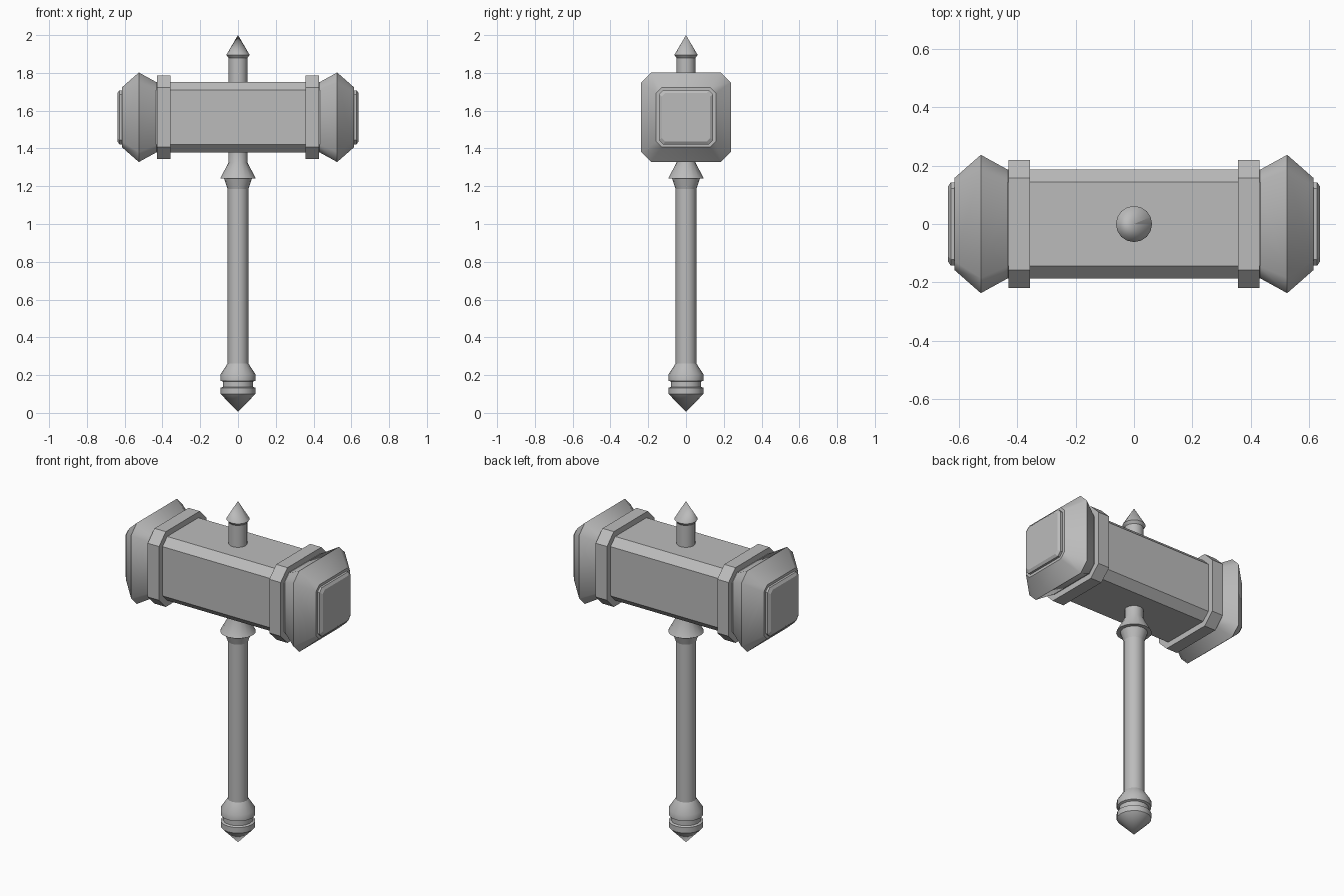
import bpy, bmesh
from math import radians, pi, cos, sin

cube = bpy.data.objects.get("Cube")
if cube:
    bpy.data.objects.remove(cube, do_unlink=True)

HEAD_Z = 1.565

steel = bpy.data.materials.new("grey_steel")
steel.use_nodes = True
grey = (0.5, 0.5, 0.5, 1)
steel.diffuse_color = grey
steel.node_tree.nodes["Principled BSDF"].inputs["Base Color"].default_value = grey


def skin(name, rings, smooth):
    """Join equal-sized rings of points into a closed solid."""
    bm = bmesh.new()
    loops = [[bm.verts.new(p) for p in ring] for ring in rings]
    n = len(loops[0])
    for a, b in zip(loops, loops[1:]):
        for i in range(n):
            j = (i + 1) % n
            bm.faces.new((a[i], a[j], b[j], b[i]))
    bm.faces.new(loops[0][::-1])
    bm.faces.new(loops[-1])
    bmesh.ops.remove_doubles(bm, verts=bm.verts, dist=0.0002)
    bmesh.ops.recalc_face_normals(bm, faces=bm.faces)
    mesh = bpy.data.meshes.new(name)
    bm.to_mesh(mesh)
    bm.free()
    mesh.materials.append(steel)
    obj = bpy.data.objects.new(name, mesh)
    bpy.context.collection.objects.link(obj)
    if smooth:
        bpy.ops.object.select_all(action="DESELECT")
        obj.select_set(True)
        bpy.context.view_layer.objects.active = obj
        bpy.ops.object.shade_smooth_by_angle(angle=radians(smooth))
    return obj


def block(name, sections, side=1, smooth=0):
    """Chamfered square sections along x: (x, half width, chamfer)."""
    rings = []
    for x, h, c in sections:
        k = h - c
        outline = [(h, k), (k, h), (-k, h), (-h, k),
                   (-h, -k), (-k, -h), (k, -h), (h, -k)]
        rings.append([(side * x, y, HEAD_Z + z) for y, z in outline])
    return skin(name, rings, smooth)


def turned(name, profile, segments=16):
    """Lathe a (radius, z) profile about the vertical axis."""
    steps = [2 * pi * i / segments for i in range(segments)]
    rings = [[(r * cos(a), r * sin(a), z) for a in steps] for r, z in profile]
    return skin(name, rings, 35)


# Hammer head
block("head_body", [(-0.44, 0.187, 0.043), (0.44, 0.187, 0.043)])
for label, side in (("left", 1), ("right", -1)):
    block(label + "_band", [(0.357, 0.22, 0.063), (0.43, 0.22, 0.063)], side)
    block(label + "_striking_cap",
          [(0.425, 0.182, 0.04), (0.525, 0.237, 0.052), (0.615, 0.158, 0.03)],
          side, 40)
    block(label + "_face_plate",
          [(0.605, 0.143, 0.022), (0.628, 0.143, 0.022),
           (0.638, 0.128, 0.018)], side)

# Handle, from the pommel point up to the collar under the head
turned("pommel", [(0.0001, 0.005), (0.092, 0.1), (0.092, 0.133), (0.08, 0.138),
                  (0.08, 0.165), (0.092, 0.17), (0.092, 0.205), (0.055, 0.262)])
turned("handle", [(0.055, 0.25), (0.055, 1.2)])
turned("collar", [(0.055, 1.185), (0.073, 1.24), (0.095, 1.24),
                  (0.05, 1.325), (0.05, 1.4)])

# Spike above the head
turned("top_spike", [(0.05, 1.72), (0.05, 1.88), (0.062, 1.895), (0.0001, 2.0)])
